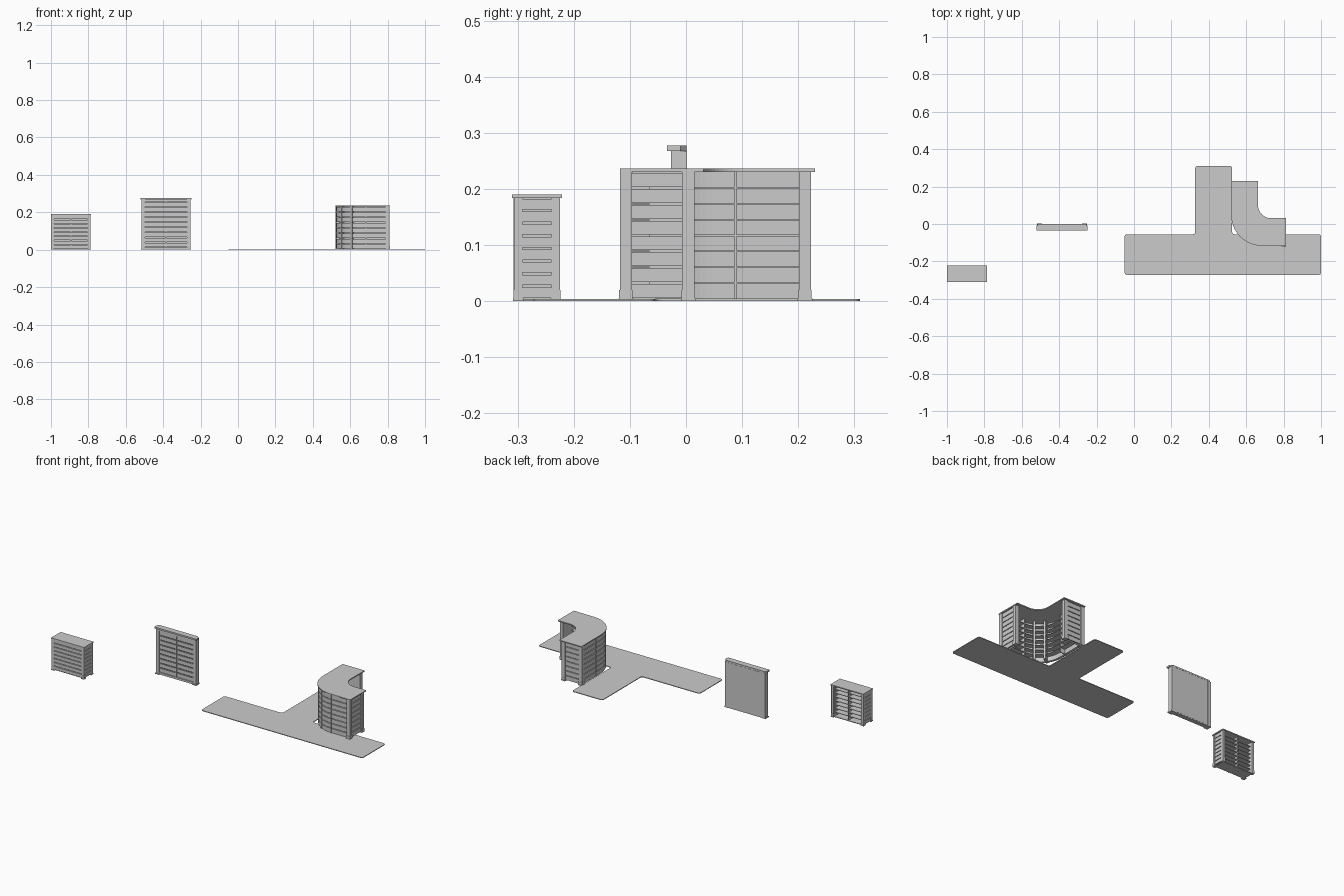
import bpy, bmesh, math
from mathutils import Vector

if "Cube" in bpy.data.objects:
    bpy.data.objects.remove(bpy.data.objects["Cube"])

grey = bpy.data.materials.new("grey")
grey.diffuse_color = (0.57, 0.57, 0.57, 1)
grey.use_nodes = True
grey.node_tree.nodes["Principled BSDF"].inputs["Base Color"].default_value = grey.diffuse_color


def prisms(name, items):
    """One object made of vertical prisms: (outline, z0, z1)."""
    bm = bmesh.new()
    for outline, z0, z1 in items:
        lo = [bm.verts.new((x, y, z0)) for x, y in outline]
        hi = [bm.verts.new((x, y, z1)) for x, y in outline]
        n = len(outline)
        bm.faces.new(lo[::-1])
        bm.faces.new(hi)
        for i in range(n):
            bm.faces.new((lo[i], lo[(i + 1) % n], hi[(i + 1) % n], hi[i]))
    bmesh.ops.recalc_face_normals(bm, faces=bm.faces[:])
    me = bpy.data.meshes.new(name)
    bm.to_mesh(me)
    bm.free()
    me.materials.append(grey)
    ob = bpy.data.objects.new(name, me)
    bpy.context.collection.objects.link(ob)
    return ob


def rect(x0, x1, y0, y1):
    return [(x0, y0), (x1, y0), (x1, y1), (x0, y1)]


def arc(cx, cy, r, a0, a1, n=16):
    return [(cx + r * math.cos(math.radians(a0 + (a1 - a0) * i / n)),
             cy + r * math.sin(math.radians(a0 + (a1 - a0) * i / n))) for i in range(n + 1)]


def ribbon(path, a, b):
    """Outline of a strip from offset a to b, measured to the left of a plan path."""
    p = [Vector(q) for q in path]
    near, far = [], []
    for i, q in enumerate(p):
        d = (p[min(i + 1, len(p) - 1)] - p[max(i - 1, 0)]).normalized()
        nrm = Vector((-d.y, d.x))
        near.append(tuple(q + nrm * a))
        far.append(tuple(q + nrm * b))
    return near + far[::-1]


def slat_wall(name, path, z0, z1, count, shelf=0.0, back=0.012, gap=0.004):
    """Boards on the outer side (right of path), a backing sheet, and shelves inside."""
    step = (z1 - z0) / count
    board = ribbon(path, -0.004, 0.003)
    items = [(ribbon(path, back - 0.002, back), z0, z1)]
    items += [(board, z0 + i * step + gap / 2, z0 + (i + 1) * step - gap / 2) for i in range(count)]
    if shelf:
        strip = ribbon(path, back, back + shelf)
        items += [(strip, z0 + i * step - 0.0015, z0 + i * step + 0.0015) for i in range(1, count)]
    prisms(name, items)


def column(name, x, y, w, top):
    """Square post with a low plinth."""
    def sq(h):
        return rect(x - h, x + h, y - h, y + h)
    prisms(name, [(sq(w / 2), 0.02, top), (sq(w / 2 + 0.001), 0.005, 0.02),
                  (sq(w / 2 + 0.002), 0, 0.005)])


# T-shaped floor mat with rounded corners
r = 0.012
mat = (arc(-0.05 + r, -0.272 + r, r, 180, 270, 4) + arc(1 - r, -0.272 + r, r, 270, 360, 4)
       + arc(1 - r, -0.055 - r, r, 0, 90, 4) + arc(0.525 + r, -0.055 + r, r, 270, 180, 4)
       + arc(0.525 - r, 0.31 - r, r, 0, 90, 4) + arc(0.327 + r, 0.31 - r, r, 90, 180, 4)
       + arc(0.327 - r, -0.055 + r, r, 0, -90, 4) + arc(-0.05 + r, -0.055 - r, r, 90, 180, 4))
prisms("floor_mat", [(mat, 0, 0.004)])

# Curved desk: countertop
top = ([(0.52, 0.23)] + arc(0.683, 0.047, 0.163, 180, 270, 20)
       + [(0.813, -0.118), (0.813, 0.031)] + arc(0.733, 0.101, 0.07, 270, 180, 12) + [(0.664, 0.23)])
prisms("desk_countertop", [(top, 0.230, 0.236)])

# Curved desk: slatted outer wall with inner shelves, and slatted end panels
curve = arc(0.683, 0.047, 0.154, 180, 270, 20)
slat_wall("desk_front_wall", [(0.529, 0.208)] + curve + [(0.797, -0.107)], 0.004, 0.230, 8, 0.03)
slat_wall("desk_right_end", [(0.802, -0.1), (0.802, 0.0)], 0.004, 0.230, 8)
slat_wall("desk_back_end", [(0.64, 0.214), (0.54, 0.214)], 0.004, 0.230, 8)
for i, (x, y) in enumerate([(0.8, -0.107), (0.8, 0.004), (0.533, 0.212), (0.643, 0.212)]):
    column("desk_column_%d" % (i + 1), x, y, 0.022, 0.230)

# Curved desk: upright dividers at the wall joints, through the wall
uprights = [ribbon([(0.529, 0.09), (0.529, 0.086)], -0.006, 0.043),
            ribbon(curve[7:9], -0.006, 0.043), ribbon(curve[13:15], -0.006, 0.043),
            ribbon([(0.681, -0.107), (0.686, -0.107)], -0.006, 0.043)]
prisms("desk_dividers", [(u, 0.004, 0.23) for u in uprights])

# Wall display: slatted field, posts, header, cap and base
slat_wall("display_slats", [(-0.505, -0.018), (-0.265, -0.018)], 0.012, 0.256, 9, 0, 0.014, 0.005)
prisms("display_back_panel", [(rect(-0.51, -0.26, -0.005, 0.001), 0.005, 0.266)])
for side, x in (("left", -0.506), ("right", -0.264)):
    prisms("display_post_" + side, [(rect(x - 0.010, x + 0.010, -0.027, 0.002), 0.006, 0.268),
                                    (rect(x - 0.013, x + 0.013, -0.030, 0.002), 0, 0.006)])
prisms("display_header", [(rect(-0.5, -0.27, -0.024, 0.0), 0.254, 0.268)])
prisms("display_base", [(rect(-0.5, -0.27, -0.024, 0.0), 0.0, 0.012)])
prisms("display_center_joint", [(rect(-0.388, -0.382, -0.026, 0.0), 0.01, 0.256)])
cap = [(-0.521, -0.034), (-0.249, -0.034), (-0.249, -0.010), (-0.262, 0.001),
       (-0.508, 0.001), (-0.521, -0.010)]
prisms("display_cap", [(cap, 0.268, 0.277)])

# Small counter: slatted front and sides, shelves open at the back, corner posts
slat_wall("counter_front", [(-0.985, -0.302), (-0.802, -0.302)], 0.004, 0.184, 8, 0.055)
slat_wall("counter_side_left", [(-0.994, -0.235), (-0.994, -0.295)], 0.004, 0.184, 8)
slat_wall("counter_side_right", [(-0.793, -0.295), (-0.793, -0.235)], 0.004, 0.184, 8)
for side, x in (("left", -0.991), ("right", -0.796)):
    for end, y in (("front", -0.299), ("back", -0.232)):
        column("counter_post_%s_%s" % (side, end), x, y, 0.015, 0.184)
prisms("counter_center_divider", [(rect(-0.896, -0.891, -0.307, -0.233), 0.004, 0.184)])
prisms("counter_top", [(rect(-1.0, -0.785, -0.31, -0.221), 0.184, 0.190)])
prisms("counter_bottom", [(rect(-0.991, -0.796, -0.298, -0.23), 0.0, 0.004)])
